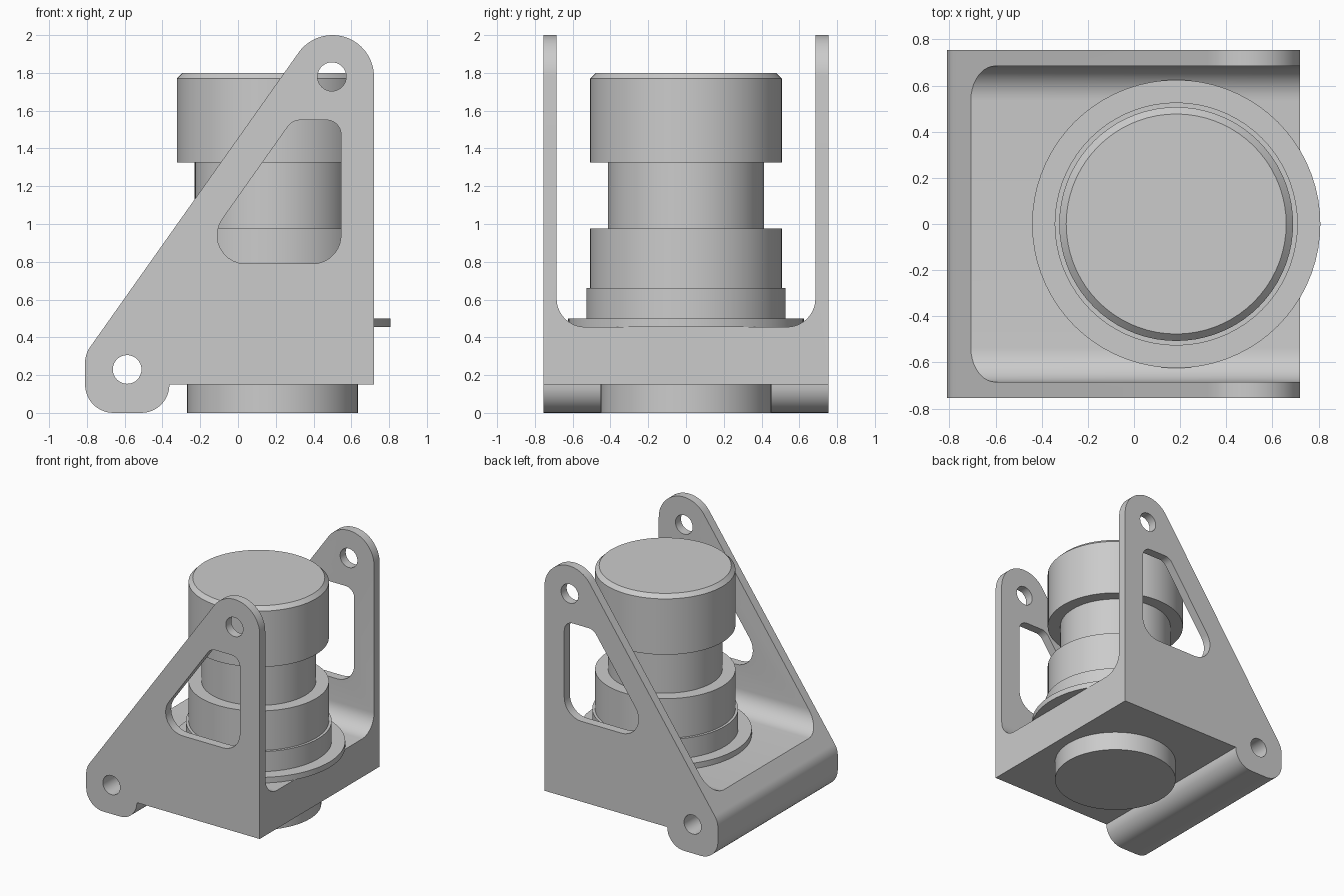
import bpy, bmesh
from math import pi, radians, cos, sin
from mathutils import Vector, Matrix

if "Cube" in bpy.data.objects:
    bpy.data.objects.remove(bpy.data.objects["Cube"])


def rounded(corners, steps=10):
    """2D outline from (x, z, radius) corners, each replaced by a fillet arc."""
    out, n = [], len(corners)
    for i, (x, z, r) in enumerate(corners):
        p = Vector((x, z))
        if r == 0:
            out.append(p)
            continue
        a = (Vector(corners[i - 1][:2]) - p).normalized()
        b = (Vector(corners[(i + 1) % n][:2]) - p).normalized()
        half = a.angle(b) / 2
        centre = p + (a + b).normalized() * (r / sin(half))
        start = p + a * (r * cos(half) / sin(half)) - centre
        end = p + b * (r * cos(half) / sin(half)) - centre
        sweep = start.angle(end)
        for k in range(steps + 1):
            t = k / steps
            out.append(centre + (start * sin((1 - t) * sweep) + end * sin(t * sweep)) / sin(sweep))
    return out


def circle(x, z, r, n=32):
    return [Vector((x + r * cos(2 * pi * k / n), z + r * sin(2 * pi * k / n))) for k in range(n)]


def finish(name, bm):
    bmesh.ops.recalc_face_normals(bm, faces=bm.faces)
    me = bpy.data.meshes.new(name)
    bm.to_mesh(me)
    bm.free()
    ob = bpy.data.objects.new(name, me)
    bpy.context.collection.objects.link(ob)
    return ob


def prism(name, outline, half, axis):
    """Extrude an outline symmetrically along the x or y axis."""
    bm = bmesh.new()
    place = (lambda p: (p[0], -half, p[1])) if axis == 'y' else (lambda p: (-half, p[0], p[1]))
    face = bm.faces.new([bm.verts.new(place(p)) for p in outline])
    new = bmesh.ops.extrude_face_region(bm, geom=[face])['geom']
    move = (0, 2 * half, 0) if axis == 'y' else (2 * half, 0, 0)
    bmesh.ops.translate(bm, vec=move, verts=[v for v in new if isinstance(v, bmesh.types.BMVert)])
    return finish(name, bm)


def lathe(name, profile, x, segments=72):
    """Spin an (r, z) profile around a vertical axis at x."""
    bm = bmesh.new()
    verts = [bm.verts.new((r, 0, z)) for r, z in profile]
    edges = [bm.edges.new(pair) for pair in zip(verts, verts[1:])]
    bmesh.ops.spin(bm, geom=verts + edges, cent=(0, 0, 0), axis=(0, 0, 1),
                   angle=2 * pi, steps=segments, use_merge=False)
    bmesh.ops.remove_doubles(bm, verts=bm.verts, dist=1e-4)
    bmesh.ops.transform(bm, matrix=Matrix.Translation((x, 0, 0)), verts=bm.verts)
    return finish(name, bm)


def smooth(ob):
    bpy.ops.object.select_all(action='DESELECT')
    ob.select_set(True)
    bpy.context.view_layer.objects.active = ob
    bpy.ops.object.shade_smooth_by_angle(angle=radians(25))


def cut(ob, cutter):
    cutter.hide_render = True
    mod = ob.modifiers.new("cut", 'BOOLEAN')
    mod.operation, mod.solver, mod.object = 'DIFFERENCE', 'EXACT', cutter
    bpy.context.view_layer.objects.active = ob
    bpy.ops.object.modifier_apply(modifier=mod.name)
    bpy.data.objects.remove(cutter)


# Bracket side outline: lower lug, flat underside, upright, round top, sloping edge
slope = radians(54.7)
tip_x, tip_z, tip_r = 0.5, 1.78, 0.22
tip = [Vector((tip_x + tip_r * cos(a), tip_z + tip_r * sin(a)))
       for a in [(pi / 2 + slope) * k / 28 for k in range(29)]]
corner_z = tip[-1].y - (tip[-1].x + 0.81) * sin(slope) / cos(slope)
side = rounded([(-0.81, corner_z, 0.15), (-0.81, 0, 0.15), (-0.363, 0, 0.149),
                (-0.363, 0.15, 0), (0.72, 0.15, 0)]
               + [(p.x, p.y, 0) for p in tip])
bracket = prism("bracket", side, 0.755, 'y')

# Rounded channel between the two cheeks
cut(bracket, prism("channel_cutter", rounded([(-0.685, 0.455, 0.15), (0.685, 0.455, 0.15),
                                              (0.685, 2.3, 0), (-0.685, 2.3, 0)]), 1.2, 'x'))
# Cheek windows and pin holes
cut(bracket, prism("window_cutter", rounded([(-0.25, 0.79, 0.15), (0.545, 0.79, 0.15),
                                             (0.545, 1.55, 0.075), (0.288, 1.55, 0.08)]), 1, 'y'))
for x, z in ((-0.587, 0.23), (0.497, 1.78)):
    cut(bracket, prism("hole_cutter", circle(x, z, 0.076), 1, 'y'))
smooth(bracket)

# Stepped round body standing on the bracket floor
smooth(lathe("stepped_body", [(0, 0.455), (0.625, 0.455), (0.625, 0.50), (0.527, 0.50),
                              (0.527, 0.66), (0.507, 0.66), (0.507, 0.975), (0.413, 0.975),
                              (0.413, 1.325), (0.507, 1.325), (0.507, 1.77), (0.477, 1.80),
                              (0, 1.80)], 0.183))

# Round boss under the bracket
smooth(lathe("lower_boss", [(0, 0), (0.452, 0), (0.452, 0.16), (0, 0.16)], 0.183))
